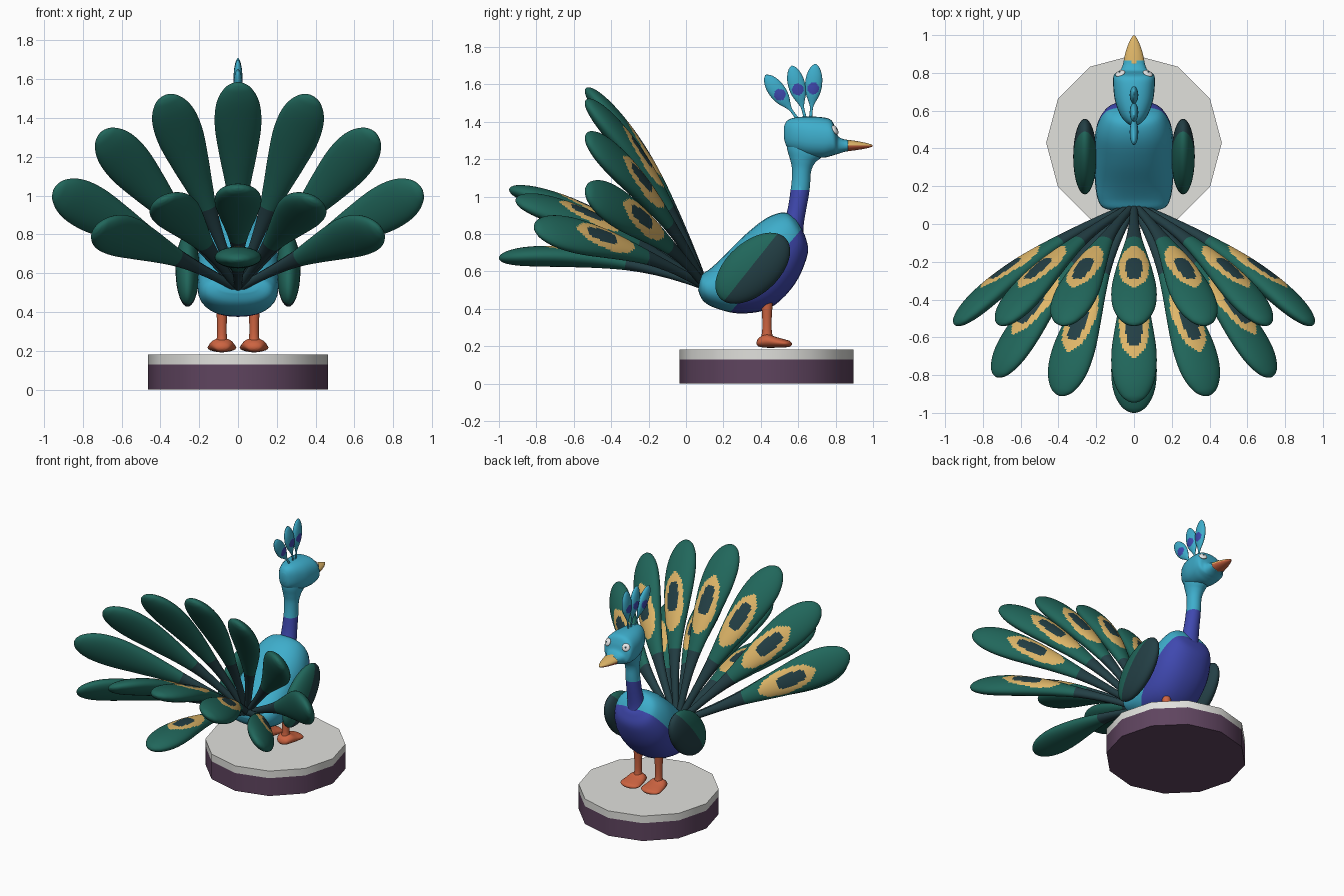
import bpy, bmesh, math
from mathutils import Vector, Matrix

if "Cube" in bpy.data.objects:
    bpy.data.objects.remove(bpy.data.objects["Cube"])

def material(name, rgb):
    m = bpy.data.materials.new(name)
    m.diffuse_color = (*rgb, 1)
    m.use_nodes = True
    m.node_tree.nodes["Principled BSDF"].inputs["Base Color"].default_value = m.diffuse_color
    return m

SKY = material("sky blue", (0.048, 0.42, 0.60))
INDIGO = material("indigo", (0.05, 0.065, 0.43))
GREEN = material("feather green", (0.015, 0.135, 0.105))
TEAL = material("dark teal", (0.017, 0.05, 0.06))
GOLD = material("gold", (0.74, 0.47, 0.14))
ORANGE = material("orange", (0.61, 0.127, 0.053))
PLUM = material("plum", (0.114, 0.058, 0.114))
GREY = material("pale grey", (0.75, 0.75, 0.72))
WHITE = material("white", (0.85, 0.85, 0.85))

def finish(name, bm, mats, smooth=True):
    bmesh.ops.recalc_face_normals(bm, faces=bm.faces)
    for f in bm.faces:
        f.smooth = smooth
    me = bpy.data.meshes.new(name)
    bm.to_mesh(me)
    bm.free()
    for m in mats:
        me.materials.append(m)
    ob = bpy.data.objects.new(name, me)
    bpy.context.collection.objects.link(ob)
    return ob

def spline(rows, n):
    """Smooth curve through rows of numbers (Catmull-Rom)."""
    out = []
    for i in range(len(rows) - 1):
        a, b, c, d = (rows[max(i - 1, 0)], rows[i], rows[i + 1], rows[min(i + 2, len(rows) - 1)])
        for k in range(n):
            t = k / n
            out.append([0.5 * (2 * q + (r - p) * t + (2 * p - 5 * q + 4 * r - s) * t * t
                        + (3 * q - p - 3 * r + s) * t ** 3) for p, q, r, s in zip(a, b, c, d)])
    return out + [list(rows[-1])]

def skin(bm, rings):
    vs = [[bm.verts.new(p) for p in r] for r in rings]
    n = len(vs[0])
    faces = {}
    for i in range(len(vs) - 1):
        for j in range(n):
            k = (j + 1) % n
            faces[i, j] = bm.faces.new((vs[i][j], vs[i][k], vs[i + 1][k], vs[i + 1][j]))
    bm.faces.new(vs[0])
    bm.faces.new(vs[-1])
    return faces

def power(v, p):
    return math.copysign(abs(v) ** p, v)

def loft(name, rows, mats, x=0, p=1.0, n=5, sides=28, cut=None, rule=None):
    """Rows are (y, z) of one edge, (y, z) of the opposite edge, half width in x."""
    bm = bmesh.new()
    rings = []
    for ay, az, by, bz, w in spline(rows, n):
        c = Vector((x, (ay + by) / 2, (az + bz) / 2))
        v = Vector((0, (by - ay) / 2, (bz - az) / 2))
        rings.append([c + v * power(math.cos(a), p) + Vector((w * power(math.sin(a), p), 0, 0))
                      for a in (math.tau * j / sides for j in range(sides))])
    skin(bm, rings)
    if cut:  # second colour on the side the plane normal points to
        co, no = Vector(cut[0]), Vector(cut[1])
        bmesh.ops.bisect_plane(bm, geom=bm.verts[:] + bm.edges[:] + bm.faces[:], plane_co=co, plane_no=no)
        rule = lambda q: (q - co).dot(no) > 0
    if rule:
        for f in bm.faces:
            f.material_index = int(rule(f.calc_center_median()))
    return finish(name, bm, mats)

def ellipsoid(name, loc, size, rot, mats, cut=None):
    bm = bmesh.new()
    M = Matrix.Translation(loc) @ rot.to_4x4() @ Matrix.Diagonal((*size, 1))
    bmesh.ops.create_uvsphere(bm, u_segments=32, v_segments=20, radius=1, matrix=M)
    if cut:
        co, no = Vector(cut[0]), Vector(cut[1])
        bmesh.ops.bisect_plane(bm, geom=bm.verts[:] + bm.edges[:] + bm.faces[:], plane_co=co, plane_no=no)
        for f in bm.faces:
            f.material_index = int((f.calc_center_median() - co).dot(no) > 0)
    return finish(name, bm, mats)

# twelve-sided pedestal in two layers, sides shaded smooth with sharp rims
for name, z0, z1, m in (("pedestal_base", 0, 0.13, PLUM), ("pedestal_top", 0.13, 0.182, GREY)):
    bm = bmesh.new()
    skin(bm, [[(0.465 * math.cos(math.tau * i / 12), 0.43 + 0.465 * math.sin(math.tau * i / 12), z)
               for i in range(12)] for z in (z0, z1)])
    for e in bm.edges:
        e.smooth = abs(e.verts[0].co.z - e.verts[1].co.z) > 0.01
    finish(name, bm, [m])

# body, indigo on the breast and belly
loft("body", [(0.075, 0.56, 0.065, 0.50, 0.10), (0.085, 0.585, 0.09, 0.445, 0.165),
              (0.13, 0.615, 0.155, 0.405, 0.195), (0.2, 0.68, 0.29, 0.375, 0.208),
              (0.315, 0.795, 0.45, 0.405, 0.21), (0.43, 0.885, 0.58, 0.53, 0.2),
              (0.52, 0.915, 0.65, 0.69, 0.155), (0.575, 0.89, 0.64, 0.78, 0.09),
              (0.60, 0.86, 0.62, 0.82, 0.03)],
     [SKY, INDIGO], p=0.88, cut=((0, 0.24, 0.385), (0, 0.76, -0.65)))
# neck, indigo at the foot
loft("neck", [(0.46, 0.84, 0.64, 0.74, 0.09), (0.53, 0.89, 0.627, 0.83, 0.06),
              (0.56, 1.04, 0.66, 1.03, 0.048), (0.567, 1.14, 0.668, 1.13, 0.048),
              (0.556, 1.2, 0.69, 1.18, 0.056), (0.54, 1.26, 0.73, 1.22, 0.066),
              (0.54, 1.33, 0.74, 1.29, 0.066)],
     [SKY, INDIGO], cut=((0, 0.6, 1.035), (0, 0, -1)))
# head and beak
loft("head", [(y, z0, y, z1, w) for y, z0, z1, w in (
    (0.524, 1.31, 1.375, 0.02), (0.54, 1.265, 1.405, 0.045), (0.58, 1.24, 1.422, 0.074),
    (0.65, 1.215, 1.428, 0.1), (0.73, 1.208, 1.424, 0.11), (0.775, 1.217, 1.41, 0.11),
    (0.797, 1.224, 1.37, 0.1), (0.812, 1.228, 1.325, 0.074), (0.84, 1.237, 1.308, 0.06),
    (0.865, 1.243, 1.303, 0.055))],
     [SKY], p=0.85)
loft("beak", [(y, z0, y, z1, w) for y, z0, z1, w in (
    (0.845, 1.24, 1.306, 0.058), (0.9, 1.247, 1.299, 0.047), (0.95, 1.255, 1.29, 0.031),
    (0.985, 1.263, 1.281, 0.014), (0.997, 1.268, 1.276, 0.004))],
     [GOLD, ORANGE], cut=((0, 0.9, 1.272), (0, 0, -1)))

# crest of three spotted plumes
PLUME = ((0, 0.009), (0.2, 0.008), (0.3, 0.016), (0.45, 0.036), (0.6, 0.045),
         (0.78, 0.042), (0.93, 0.025), (1, 0.003))
for i, (base, tip) in enumerate((((0.60, 1.41), (0.425, 1.65)), ((0.64, 1.41), (0.565, 1.70)),
                                 ((0.665, 1.41), (0.692, 1.71)))):
    b, t = Vector(base), Vector(tip)
    s = Vector((-(t - b).y, (t - b).x)).normalized()
    spot = b.lerp(t, 0.56)
    rows = [(*(b.lerp(t, k) - s * r), *(b.lerp(t, k) + s * r), r * 0.5) for k, r in PLUME]
    loft(f"crest_plume_{i + 1}", rows, [SKY, INDIGO], n=8, sides=40,
         rule=lambda q: (Vector((q.y, q.z)) - spot).length < 0.031)

# paired parts
for side, sx in (("right", 1), ("left", -1)):
    # eyes
    n = Vector((0.35 * sx, 0.8, 0.45)).normalized()
    rot = n.to_track_quat('Z', 'Y').to_matrix()
    eye = Vector((0.073 * sx, 0.797, 1.357))
    ellipsoid(f"{side}_eye", eye, (0.027, 0.027, 0.011), rot, [WHITE])
    ellipsoid(f"{side}_pupil", eye + n * 0.009, (0.007, 0.007, 0.004), rot, [TEAL])
    # wings
    ellipsoid(f"{side}_wing", (0.26 * sx, 0.357, 0.617), (0.062, 0.238, 0.14),
              Matrix.Rotation(math.radians(42), 3, 'X'), [GREEN, TEAL],
              cut=((0, 0.345, 0.62), (0, 0.78, -0.62)))
    # legs and feet
    x = 0.083 * sx
    loft(f"{side}_leg", [(0.398, 0.47, 0.468, 0.47, 0.035), (0.403, 0.42, 0.463, 0.42, 0.03),
                         (0.408, 0.34, 0.458, 0.34, 0.025), (0.406, 0.27, 0.46, 0.27, 0.026),
                         (0.392, 0.22, 0.475, 0.22, 0.035)], [ORANGE], x=x, sides=20)
    loft(f"{side}_foot", [(y, z0, y, z1, w) for y, z0, z1, w in (
        (0.378, 0.21, 0.225, 0.012), (0.39, 0.198, 0.245, 0.04), (0.43, 0.192, 0.266, 0.06),
        (0.48, 0.192, 0.25, 0.07), (0.53, 0.194, 0.236, 0.073), (0.555, 0.198, 0.228, 0.05),
        (0.566, 0.208, 0.216, 0.015))], [ORANGE], x=x, sides=20)

# tail feathers: dark stem, green blade, gold ring with a dark centre
ROOT = Vector((0, 0.10, 0.52))
BLADE = ((0, 0.02, 0.02), (0.2, 0.026, 0.023), (0.36, 0.042, 0.031), (0.5, 0.07, 0.043),
         (0.62, 0.096, 0.052), (0.75, 0.118, 0.056), (0.85, 0.118, 0.053), (0.92, 0.1, 0.045),
         (0.97, 0.067, 0.031), (0.992, 0.035, 0.017), (1, 0.008, 0.004))

def feather(name, tip, ref):
    tip = Vector(tip)
    d = (tip - ROOT).normalized()
    up = Vector(ref)
    up = (up - d * up.dot(d)).normalized()   # face that carries the ring
    ctrl = (ROOT + tip) / 2 + up * 0.13      # arched spine
    sides, rows, rings = 56, spline(BLADE, 9), []
    angles = [math.tau * j / sides for j in range(sides)]
    for t, w, h in rows:
        p = ROOT * (1 - t) ** 2 + ctrl * 2 * t * (1 - t) + tip * t * t
        tan = ((ctrl - ROOT) * (1 - t) + (tip - ctrl) * t).normalized()
        nrm = (up - tan * up.dot(tan)).normalized()
        across = tan.cross(nrm)
        rings.append([p + across * w * math.cos(a) + nrm * h * math.sin(a) for a in angles])
    bm = bmesh.new()
    for (i, j), f in skin(bm, rings).items():
        t = (rows[i][0] + rows[i + 1][0]) / 2
        a = math.tau * (j + 0.5) / sides
        u = (rows[i][1] + rows[i + 1][1]) / 2 * math.cos(a)
        ring = ((t - 0.645) / 0.16) ** 2 + (u / 0.08) ** 2
        core = abs((t - 0.67) / 0.08) ** 3 + abs(u / 0.042) ** 3
        if t < 0.385:
            f.material_index = 1
        elif math.sin(a) > 0 and ring < 1:
            f.material_index = 1 if core < 1 else 2
    finish(name, bm, [GREEN, TEAL, GOLD])

for i in range(-3, 4):
    a = math.radians(20.3 * i)
    feather(f"upper_tail_feather_{i + 4}",
            (1.08 * math.sin(a), -0.535, 0.52 + 1.06 * math.cos(a)), (0, 1, 0))
for i, tip in enumerate(((0, -0.945, 1.04), (0.39, -0.91, 0.98), (-0.39, -0.91, 0.98),
                         (0.73, -0.81, 0.83), (-0.73, -0.81, 0.83), (0, -1.0, 0.67))):
    feather(f"lower_tail_feather_{i + 1}", tip, (0, 0.95, 0.3))
